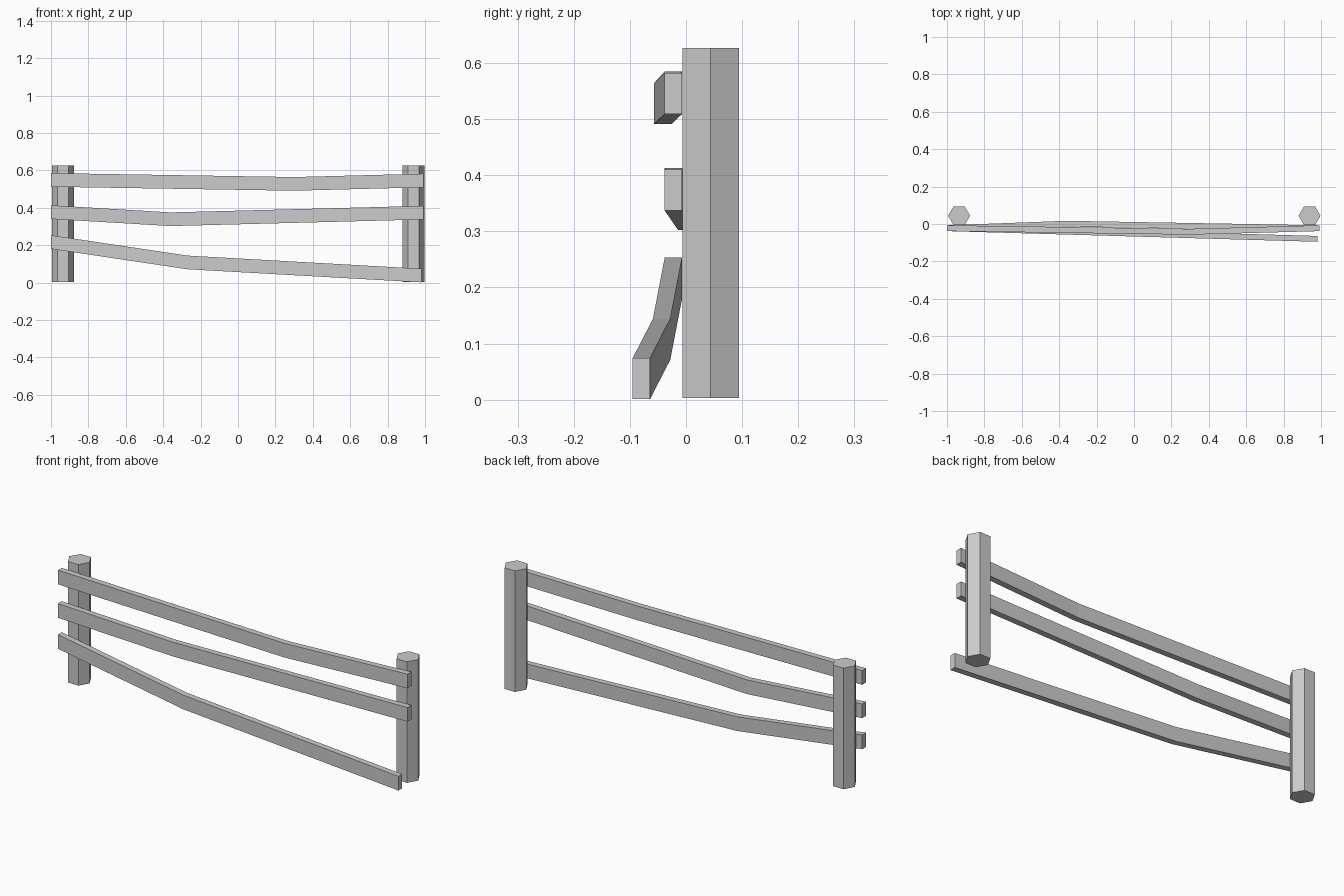
import bpy, bmesh, math

if "Cube" in bpy.data.objects:
    bpy.data.objects.remove(bpy.data.objects["Cube"])

THICK, HEIGHT = 0.031, 0.073


def finish(bm, name):
    bmesh.ops.recalc_face_normals(bm, faces=bm.faces)
    mesh = bpy.data.meshes.new(name)
    bm.to_mesh(mesh)
    bm.free()
    obj = bpy.data.objects.new(name, mesh)
    bpy.context.collection.objects.link(obj)
    return obj


def post(name, x):
    # hexagonal post with a corner pointing along x
    bm = bmesh.new()
    z0, z1, r = 0.003, 0.627, 0.0585
    ring = [bm.verts.new((x + r * math.cos(i * math.pi / 3),
                          0.044 + r * math.sin(i * math.pi / 3), z0)) for i in range(6)]
    base = bm.faces.new(ring)
    ext = bmesh.ops.extrude_face_region(bm, geom=[base], use_keep_orig=True)
    top = [g for g in ext["geom"] if isinstance(g, bmesh.types.BMVert)]
    bmesh.ops.translate(bm, verts=top, vec=(0, 0, z1 - z0))
    finish(bm, name)


def rail(name, stations):
    # plank swept through (x, front y, bottom z) stations
    bm = bmesh.new()
    rings = []
    for x, y, z in stations:
        rings.append([bm.verts.new((x, y + dy, z + dz)) for dy, dz in
                      ((0, 0), (THICK, 0), (THICK, HEIGHT), (0, HEIGHT))])
    for a, b in zip(rings, rings[1:]):
        for i in range(4):
            j = (i + 1) % 4
            bm.faces.new((a[i], a[j], b[j], b[i]))
    bm.faces.new(rings[0])
    bm.faces.new(rings[-1])
    finish(bm, name)


# Posts
post("left_post", -0.935)
post("right_post", 0.9385)

# Sagging rails, the lowest one fallen off the right post
rail("top_rail", [(-1, -0.038, 0.512), (0.30, -0.057, 0.491), (0.993, -0.038, 0.509)])
rail("middle_rail", [(-1, -0.038, 0.340), (-0.36, -0.014, 0.302), (0.993, -0.038, 0.337)])
rail("bottom_rail", [(-1, -0.038, 0.180), (-0.27, -0.059, 0.071), (0.981, -0.095, 0.001)])
